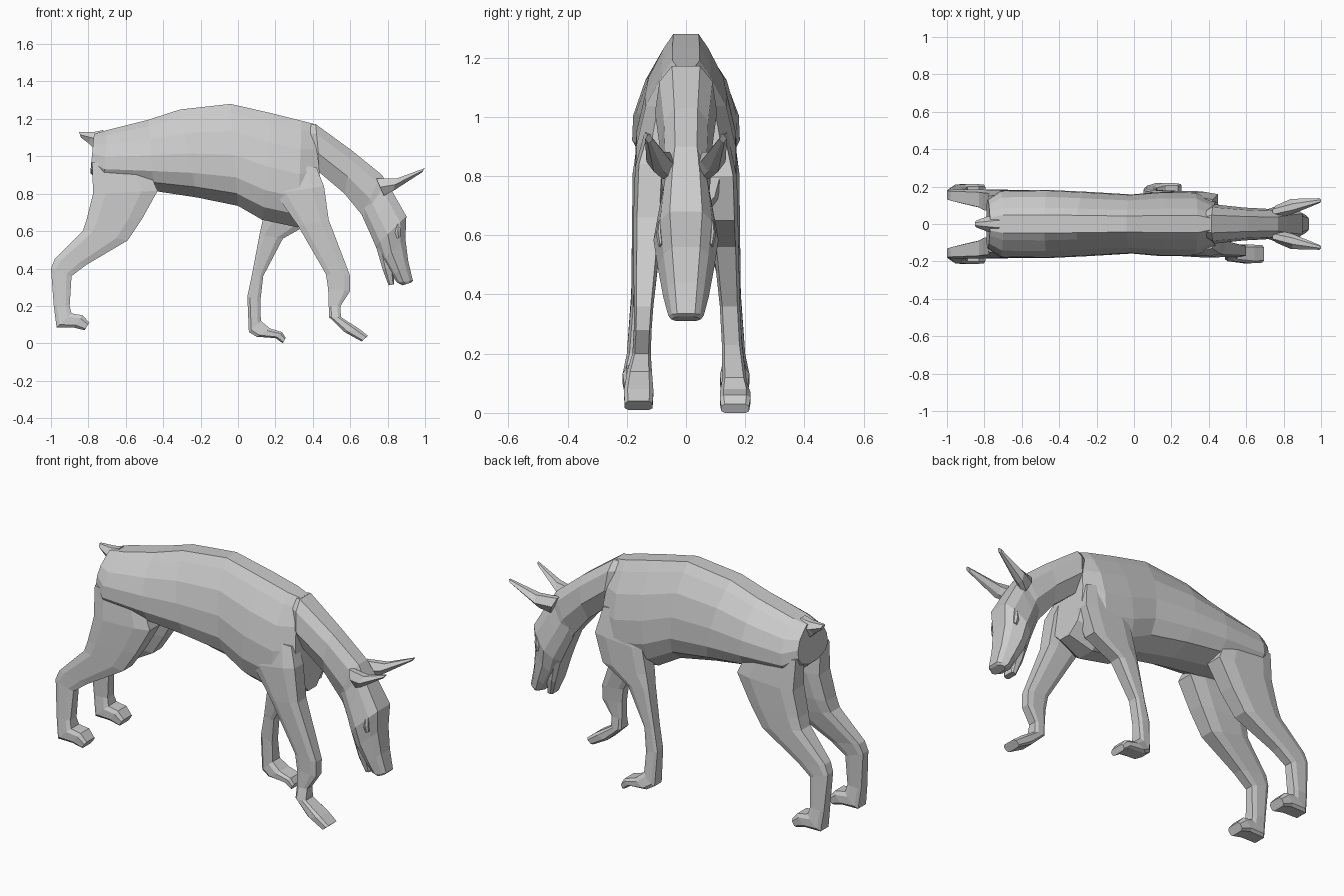
import bpy, bmesh

BODY = [(0, .27), (.09, .48), (.27, .8), (.5, .98), (.72, 1), (.88, .82), (1, .3)]
NECK = [(0, .45), (.2, .85), (.6, 1), (1, .55)]
HEAD = [(0, .5), (.2, .8), (.6, 1), (.85, .8), (1, .45)]
LIMB = [(0, .75), (.2, 1), (.75, 1), (1, .75)]
THIN = [(0, .4), (.5, 1), (1, .4)]


def loft(name, stations, half):
    """Skin rings; a station is top/back x,z, bottom/front x,z, half width, centre y."""
    bm = bmesh.new()
    outline = half + [(t, -w) for t, w in reversed(half)]
    rings = []
    for x0, z0, x1, z1, width, yc in stations:
        rings.append([bm.verts.new((x0 + (x1 - x0) * t, yc + w * width, z0 + (z1 - z0) * t))
                      for t, w in outline])
    n = len(outline)
    for a, b in zip(rings, rings[1:]):
        for i in range(n):
            j = (i + 1) % n
            bm.faces.new((a[i], a[j], b[j], b[i]))
    bm.faces.new(rings[0])
    bm.faces.new(rings[-1])
    bmesh.ops.recalc_face_normals(bm, faces=bm.faces)
    mesh = bpy.data.meshes.new(name)
    bm.to_mesh(mesh)
    bm.free()
    obj = bpy.data.objects.new(name, mesh)
    bpy.context.collection.objects.link(obj)
    return obj


def sided(stations, side):
    return [s[:5] + (s[5] * side,) for s in stations]


# Torso, from rump to chest
loft("torso", [
    (-.77, 1.12, -.79, .91, .13, 0),
    (-.70, 1.14, -.72, .85, .178, 0),
    (-.48, 1.195, -.45, .815, .182, 0),
    (-.31, 1.25, -.22, .78, .172, 0),
    (-.04, 1.28, 0, .735, .158, 0),
    (.18, 1.23, .13, .66, .172, 0),
    (.34, 1.19, .32, .62, .17, 0),
    (.41, 1.172, .46, .67, .118, 0)], BODY)

# Neck sloping down to the head
loft("neck", [
    (.38, 1.17, .42, .93, .085, 0),
    (.415, 1.172, .44, .91, .105, 0),
    (.61, 1.03, .57, .80, .088, 0),
    (.77, .90, .66, .69, .082, 0),
    (.80, .83, .71, .62, .075, 0)], NECK)

# Skull and upper muzzle
loft("head", [
    (.77, .90, .66, .69, .075, 0),
    (.82, .82, .705, .59, .092, 0),
    (.90, .68, .735, .52, .11, 0),
    (.895, .56, .77, .44, .095, 0),
    (.91, .44, .825, .36, .077, 0),
    (.935, .335, .85, .325, .06, 0),
    (.925, .325, .88, .31, .05, 0)], HEAD)
loft("lower_jaw", [
    (.83, .52, .74, .51, .07, 0),
    (.83, .42, .775, .39, .058, 0),
    (.835, .315, .805, .31, .035, 0)], LIMB)

# Docked tail
loft("tail", [
    (-.72, 1.14, -.77, 1.04, .05, 0),
    (-.77, 1.13, -.80, 1.07, .04, 0),
    (-.85, 1.13, -.84, 1.10, .018, 0)], THIN)

EAR = [(.74, .88, .78, .79, .035, .065), (.85, .882, .83, .815, .042, .092),
       (1.0, .937, .985, .915, .013, .125)]
EYE = [(.865, .65, .845, .63, .008, .088), (.868, .61, .84, .59, .011, .09),
       (.868, .57, .85, .56, .008, .085)]
HIND = [(-.78, .97, -.48, .93, .05, .11), (-.775, .80, -.43, .815, .065, .115),
        (-.81, .66, -.51, .67, .06, .122), (-.83, .60, -.59, .55, .053, .13),
        (-.98, .45, -.81, .42, .034, .15), (-1.0, .40, -.89, .36, .031, .155),
        (-.985, .20, -.90, .20, .036, .164), (-.97, .085, -.89, .16, .047, .165),
        (-.88, .085, -.83, .15, .05, .164), (-.82, .07, -.795, .11, .046, .164)]
for side, label in ((-1, "near"), (1, "far")):
    loft(label + "_ear", sided(EAR, side), THIN)
    loft(label + "_eye", sided(EYE, side), THIN)
    loft(label + "_hind_leg", sided(HIND, side), LIMB)

# Front legs, mid-stride: near one forward, far one back
loft("near_front_leg", sided([
    (.22, .97, .42, .94, .04, .10), (.20, .80, .46, .84, .052, .12),
    (.32, .63, .485, .66, .05, .128), (.47, .37, .60, .36, .033, .143),
    (.482, .29, .60, .28, .03, .146), (.485, .20, .548, .20, .031, .15),
    (.487, .14, .55, .14, .042, .157), (.57, .06, .645, .08, .05, .16),
    (.66, .01, .695, .04, .047, .16)], -1), LIMB)
loft("far_front_leg", sided([
    (.22, .97, .42, .94, .04, .10), (.16, .78, .45, .80, .052, .12),
    (.13, .65, .40, .65, .05, .126), (.115, .58, .24, .56, .043, .135),
    (.075, .37, .135, .36, .034, .148), (.05, .25, .12, .23, .034, .155),
    (.058, .06, .122, .12, .042, .163), (.10, .035, .17, .08, .052, .166),
    (.20, .028, .235, .06, .052, .166), (.24, 0, .255, .03, .047, .166)], 1), LIMB)
